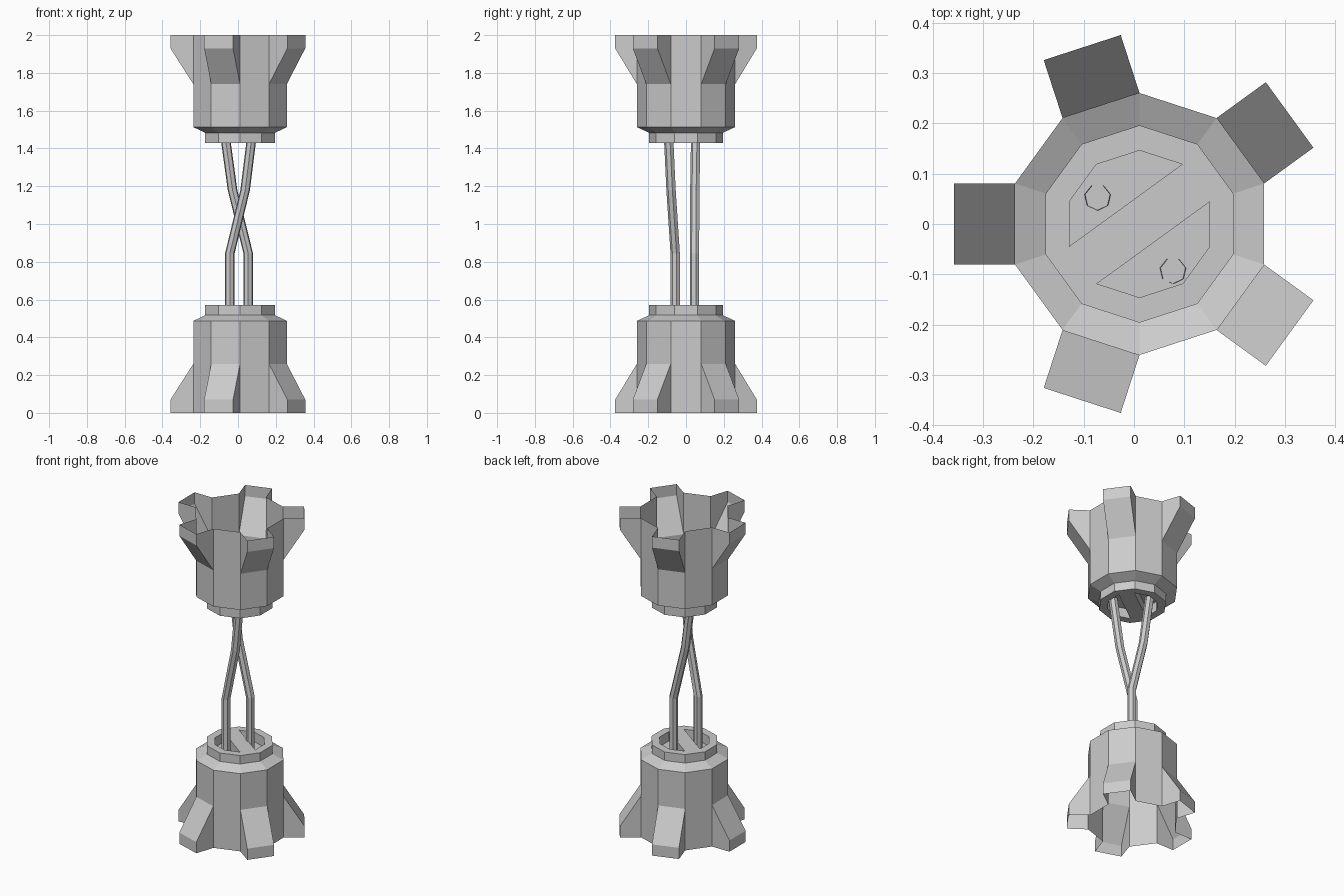
import bpy, bmesh
from math import cos, sin, radians, pi
from mathutils import Matrix

if "Cube" in bpy.data.objects:
    bpy.data.objects.remove(bpy.data.objects["Cube"])

CX = 0.011          # axis of the end caps
N = 10


def finish(bm, name):
    bmesh.ops.recalc_face_normals(bm, faces=bm.faces[:])
    me = bpy.data.meshes.new(name)
    bm.to_mesh(me)
    bm.free()
    ob = bpy.data.objects.new(name, me)
    bpy.context.collection.objects.link(ob)
    return ob


def ring(bm, r, z):
    return [bm.verts.new((CX + r * cos(radians(18 + 36 * k)),
                          r * sin(radians(18 + 36 * k)), z)) for k in range(N)]


def end_cap(name, flip):
    bm = bmesh.new()
    # ten-sided shell, open at its wide end
    profile = [(0.26, 0), (0.26, 0.26), (0.26, 0.487), (0.195, 0.517),
               (0.195, 0.57), (0.147, 0.57)]
    rings = [ring(bm, r, z) for r, z in profile]
    for i, (a, b) in enumerate(zip(rings, rings[1:])):
        for k in range(N):
            j = (k + 1) % N
            if i == 0 and k % 2 == 0:
                # hollow sloped fin pushed out of every second side
                ang = radians(36 + 36 * k)
                dx, dy = 0.121 * cos(ang), 0.121 * sin(ang)

                def out(v, z):
                    return bm.verts.new((v.co.x + dx, v.co.y + dy, z))
                l0, r0 = out(a[k], 0), out(a[j], 0)
                l1, r1 = out(a[k], 0.07), out(a[j], 0.07)
                bm.faces.new((l0, r0, r1, l1))
                bm.faces.new((l1, r1, b[j], b[k]))
                bm.faces.new((a[k], l0, l1, b[k]))
                bm.faces.new((r0, a[j], b[j], r1))
            else:
                bm.faces.new((a[k], a[j], b[j], b[k]))
    # diagonal bar between two sunken pockets
    top = rings[-1]
    bm.faces.new([top[k] for k in (3, 4, 8, 9)])
    for ids in ((4, 5, 6, 7, 8), (9, 0, 1, 2, 3)):
        rim = [top[k] for k in ids]
        floor = [bm.verts.new((v.co.x, v.co.y, 0.51)) for v in rim]
        bm.faces.new(floor)
        for k in range(5):
            j = (k + 1) % 5
            bm.faces.new((rim[k], rim[j], floor[j], floor[k]))
    if flip:
        bm.transform(Matrix.Translation((0, 0, 2)) @ Matrix.Rotation(pi, 4, 'X'))
    return finish(bm, name)


def wire(name, path, r=0.026, sides=7):
    bm = bmesh.new()
    prev = None
    for x, y, z in path:
        cur = [bm.verts.new((x + r * cos(2 * pi * k / sides - pi / 2),
                             y + r * sin(2 * pi * k / sides - pi / 2), z))
               for k in range(sides)]
        if prev:
            for k in range(sides):
                j = (k + 1) % sides
                bm.faces.new((prev[k], prev[j], cur[j], cur[k]))
        prev = cur
    return finish(bm, name)


end_cap("lower_cap", False)
end_cap("upper_cap", True)

# two crossing bent wires
wire("front_wire", [(-0.043, -0.056, 0.50), (-0.043, -0.056, 0.845),
                    (0.038, -0.078, 1.18), (0.078, -0.093, 1.50)])
wire("rear_wire", [(0.054, 0.046, 0.50), (0.054, 0.046, 0.845),
                   (-0.029, 0.048, 1.18), (-0.073, 0.053, 1.50)])
